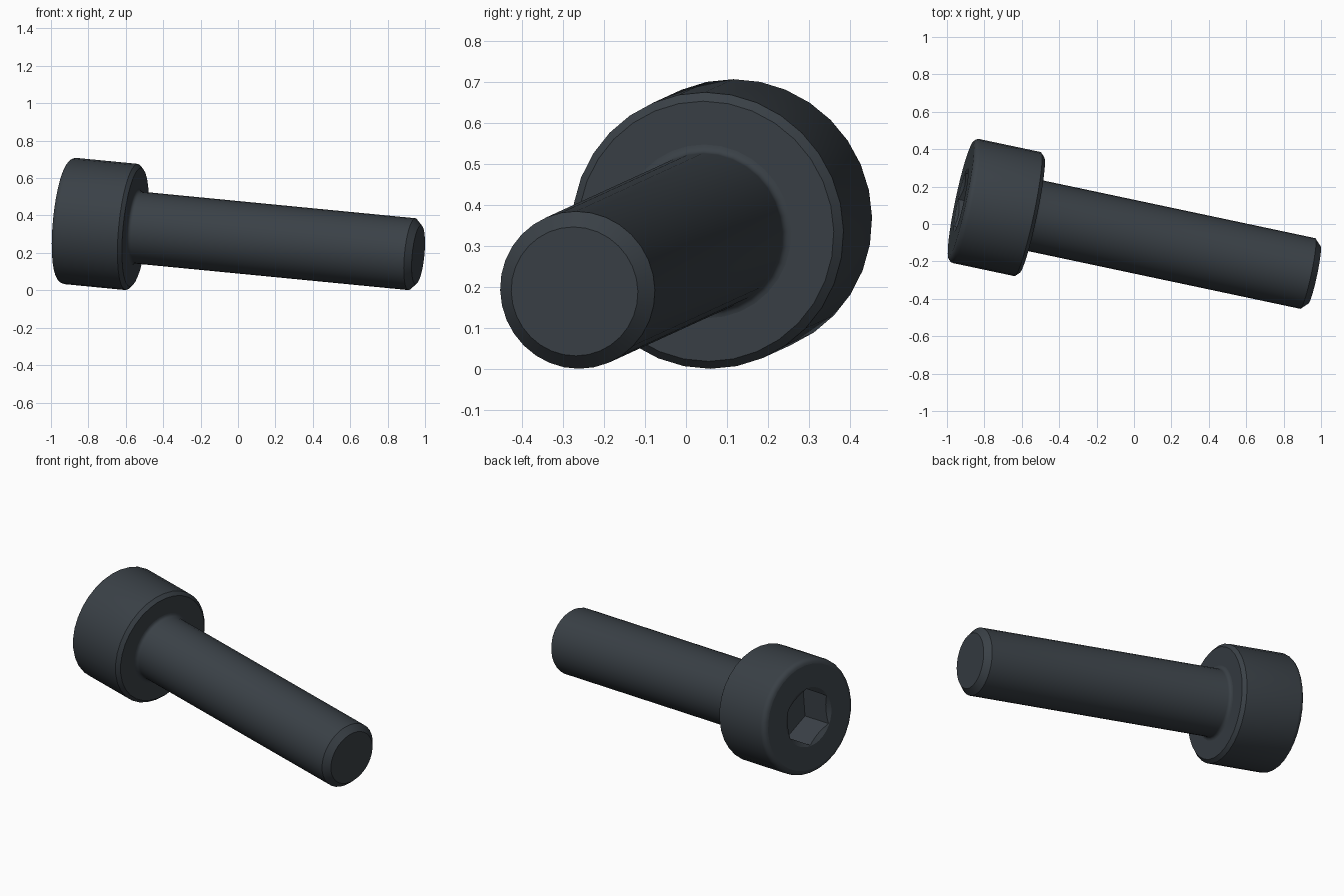
import bpy, bmesh, math
from mathutils import Matrix, Vector

if "Cube" in bpy.data.objects:
    bpy.data.objects.remove(bpy.data.objects["Cube"], do_unlink=True)

SIDES = 32
HEAD_R, HEAD_LEN = 0.339, 0.387
SHANK_R, TOTAL = 0.193, 1.94
ROUND, RIM, FILLET, TIP = 0.03, 0.02, 0.02, 0.035
HEX_R, HEX_DEPTH = 0.168, 0.195

steel = bpy.data.materials.new("dark steel")
steel.use_nodes = True
colour = (0.042, 0.052, 0.062, 1)
steel.diffuse_color = colour
steel.node_tree.nodes["Principled BSDF"].inputs["Base Color"].default_value = colour


def arc(r, z, radius, start, end, steps=4):
    """Points (radius, height) along an arc around the centre (r, z)."""
    angles = [math.radians(start + (end - start) * i / steps) for i in range(steps + 1)]
    return [(r + radius * math.cos(a), z + radius * math.sin(a)) for a in angles]


def lathe(name, profile, sides):
    """Closed solid turned around z; the profile starts and ends on the axis."""
    bm = bmesh.new()
    rings = []
    for r, z in profile:
        rings.append([bm.verts.new((r * math.cos(t), r * math.sin(t), z))
                      for t in (math.tau * i / sides for i in range(sides))])
    bm.faces.new(rings[0])
    bm.faces.new(rings[-1])
    for a, b in zip(rings, rings[1:]):
        for i in range(sides):
            j = (i + 1) % sides
            bm.faces.new((a[i], a[j], b[j], b[i]))
    bmesh.ops.recalc_face_normals(bm, faces=bm.faces)
    mesh = bpy.data.meshes.new(name)
    bm.to_mesh(mesh)
    bm.free()
    mesh.materials.append(steel)
    obj = bpy.data.objects.new(name, mesh)
    bpy.context.collection.objects.link(obj)
    return obj


# Head with rounded top and chamfered underside, then filleted shank
head = arc(HEAD_R - ROUND, ROUND, ROUND, -90, 0)
head += [(HEAD_R, HEAD_LEN - RIM), (HEAD_R - RIM, HEAD_LEN)]
shank = arc(SHANK_R + FILLET, HEAD_LEN + FILLET, FILLET, 270, 180)
shank += [(SHANK_R, TOTAL - TIP), (SHANK_R - TIP, TOTAL)]
screw = lathe("cap_screw", head + shank, SIDES)

# Hexagonal socket and the shallow countersink around it
cutters = [
    lathe("hex_cutter", [(HEX_R, -0.1), (HEX_R, HEX_DEPTH)], 6),
    lathe("countersink_cutter", [(HEX_R + 0.022, -0.01), (HEX_R - 0.03, 0.02)], SIDES),
]
bpy.ops.object.select_all(action="DESELECT")
bpy.context.view_layer.objects.active = screw
screw.select_set(True)
for cutter in cutters:
    cutter.hide_render = True
    cut = screw.modifiers.new(cutter.name, "BOOLEAN")
    cut.operation = "DIFFERENCE"
    cut.solver = "EXACT"
    cut.object = cutter
    bpy.ops.object.modifier_apply(modifier=cut.name)
    bpy.data.objects.remove(cutter, do_unlink=True)

# Smooth round walls, flat end faces
bpy.ops.object.shade_smooth_by_angle(angle=math.radians(30))
for face in screw.data.polygons:
    if abs(face.normal.z) > 0.99:
        face.use_smooth = False

# Lay the screw along its tilted axis, a socket corner pointing up
axis = Vector((1, -0.212, -0.097)).normalized()
up = (Vector((0, 0, 1)) - axis * axis.z).normalized()
side = axis.cross(up)
turn = Matrix((up, side, axis)).transposed().to_4x4()
tip_centre = Vector((0.964, -0.272, 0.19))
screw.matrix_world = Matrix.Translation(tip_centre - axis * TOTAL) @ turn
